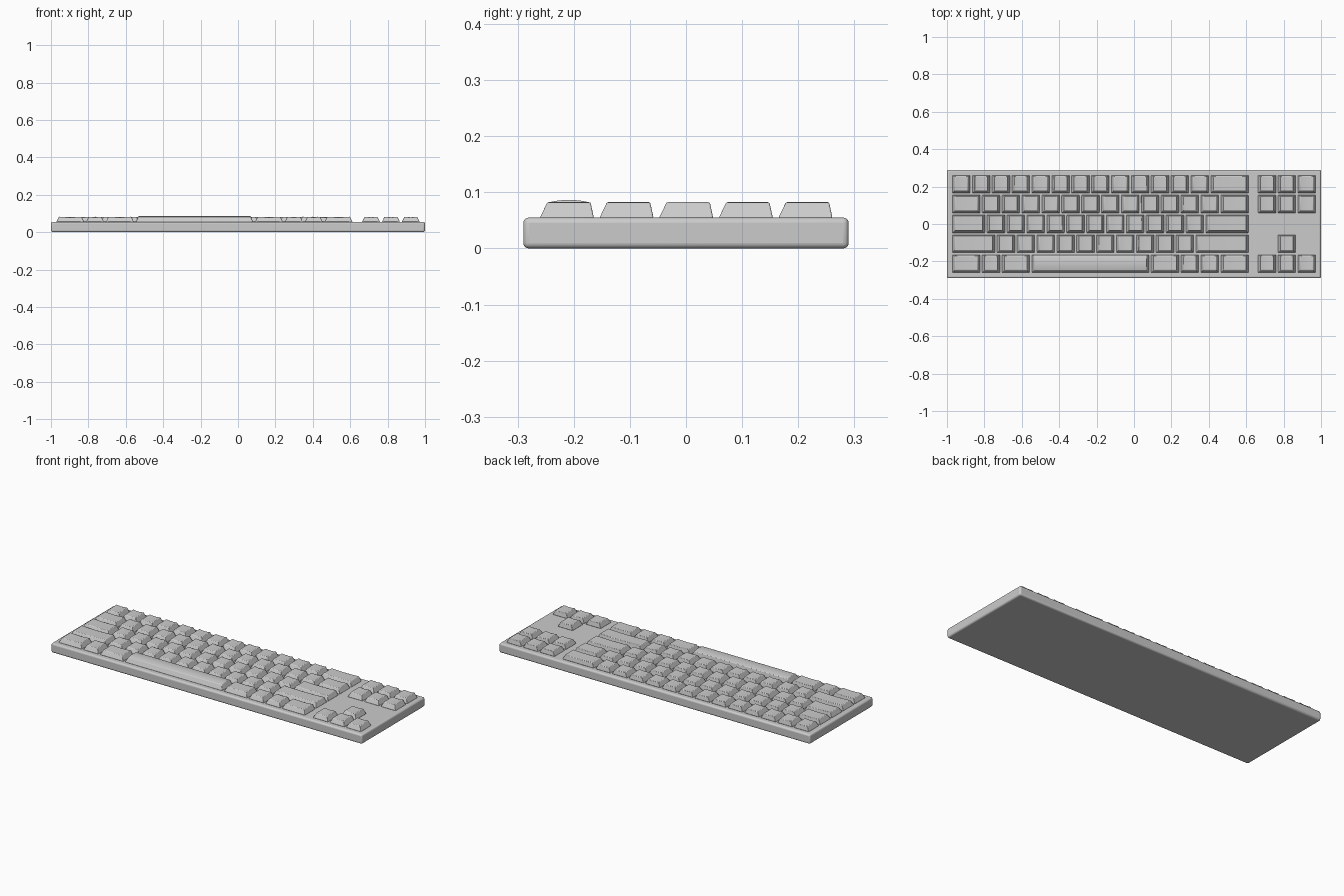
import bpy, bmesh, math

if "Cube" in bpy.data.objects:
    bpy.data.objects.remove(bpy.data.objects["Cube"])

U = 0.1063          # one key unit
GAP = 0.0049        # half the gap between keys
X0, Y0 = -0.977, 0.266
DECK = 0.055        # top of the case
KEY_TOP = 0.0825


def finish(obj, width, segments):
    bev = obj.modifiers.new("edge_bevel", 'BEVEL')
    bev.width = width
    bev.segments = segments
    bev.limit_method = 'ANGLE'
    bev.angle_limit = math.radians(40)
    bpy.ops.object.select_all(action='DESELECT')
    obj.select_set(True)
    bpy.context.view_layer.objects.active = obj
    bpy.ops.object.shade_smooth_by_angle(angle=math.radians(35))


def make_key(name, x, row, units=1.0, convex=False):
    """Tapered cap: lofted top grid, dished across x or arched across y."""
    xa, xb = x + GAP, x + units * U - GAP
    yb = Y0 - row * U - GAP
    ya = yb - U + 2 * GAP
    side, front, back = 0.014, 0.0135, 0.006
    nx, ny = (1, 8) if convex else (6, 1)
    bm = bmesh.new()
    top, low = [], []
    for i in range(nx + 1):
        s = i / nx
        col_t, col_b = [], []
        for j in range(ny + 1):
            t = j / ny
            if convex:
                z = KEY_TOP - 0.001 + 0.005 * (1 - (2 * t - 1) ** 2)
            else:
                z = KEY_TOP - 0.003 * (1 - (2 * s - 1) ** 2)
            tx = xa + side + s * (xb - xa - 2 * side)
            ty = ya + front + t * (yb - ya - front - back)
            col_t.append(bm.verts.new((tx, ty, z)))
            col_b.append(bm.verts.new((xa + s * (xb - xa), ya + t * (yb - ya), DECK - 0.001)))
        top.append(col_t)
        low.append(col_b)
    for i in range(nx):
        for j in range(ny):
            for g in (top, low):
                bm.faces.new((g[i][j], g[i + 1][j], g[i + 1][j + 1], g[i][j + 1]))
        for j in (0, ny):
            bm.faces.new((low[i][j], low[i + 1][j], top[i + 1][j], top[i][j]))
    for j in range(ny):
        for i in (0, nx):
            bm.faces.new((low[i][j], low[i][j + 1], top[i][j + 1], top[i][j]))
    bmesh.ops.recalc_face_normals(bm, faces=bm.faces)
    me = bpy.data.meshes.new(name)
    bm.to_mesh(me)
    bm.free()
    obj = bpy.data.objects.new(name, me)
    bpy.context.collection.objects.link(obj)
    finish(obj, 0.0025, 2)


# case
bpy.ops.mesh.primitive_cube_add(size=1, location=(0, 0, DECK / 2))
case = bpy.context.object
case.name = "case"
case.scale = (2.0, 0.58, DECK)
bpy.ops.object.transform_apply(location=False, rotation=False, scale=True)
finish(case, 0.01, 4)

# main key block, widths in key units
rows = [
    [1] * 13 + [2],
    [1.5] + [1] * 12 + [1.5],
    [1.75] + [1] * 11 + [2.25],
    [2.25] + [1] * 10 + [2.75],
    [1.5, 1, 1.5, 6, 1.5, 1, 1, 1.5],
]
for r, widths in enumerate(rows):
    x = X0
    for k, w in enumerate(widths):
        space = w == 6
        make_key("space_bar" if space else f"key_row{r + 1}_{k + 1}", x, r, w, space)
        x += w * U

# navigation and arrow keys
XN = -X0 - 3 * U
for r in (0, 1):
    for c in range(3):
        make_key(f"navigation_key_{r + 1}_{c + 1}", XN + c * U, r)
make_key("arrow_key_up", XN + U, 3)
for c, d in enumerate(("left", "down", "right")):
    make_key(f"arrow_key_{d}", XN + c * U, 4)
